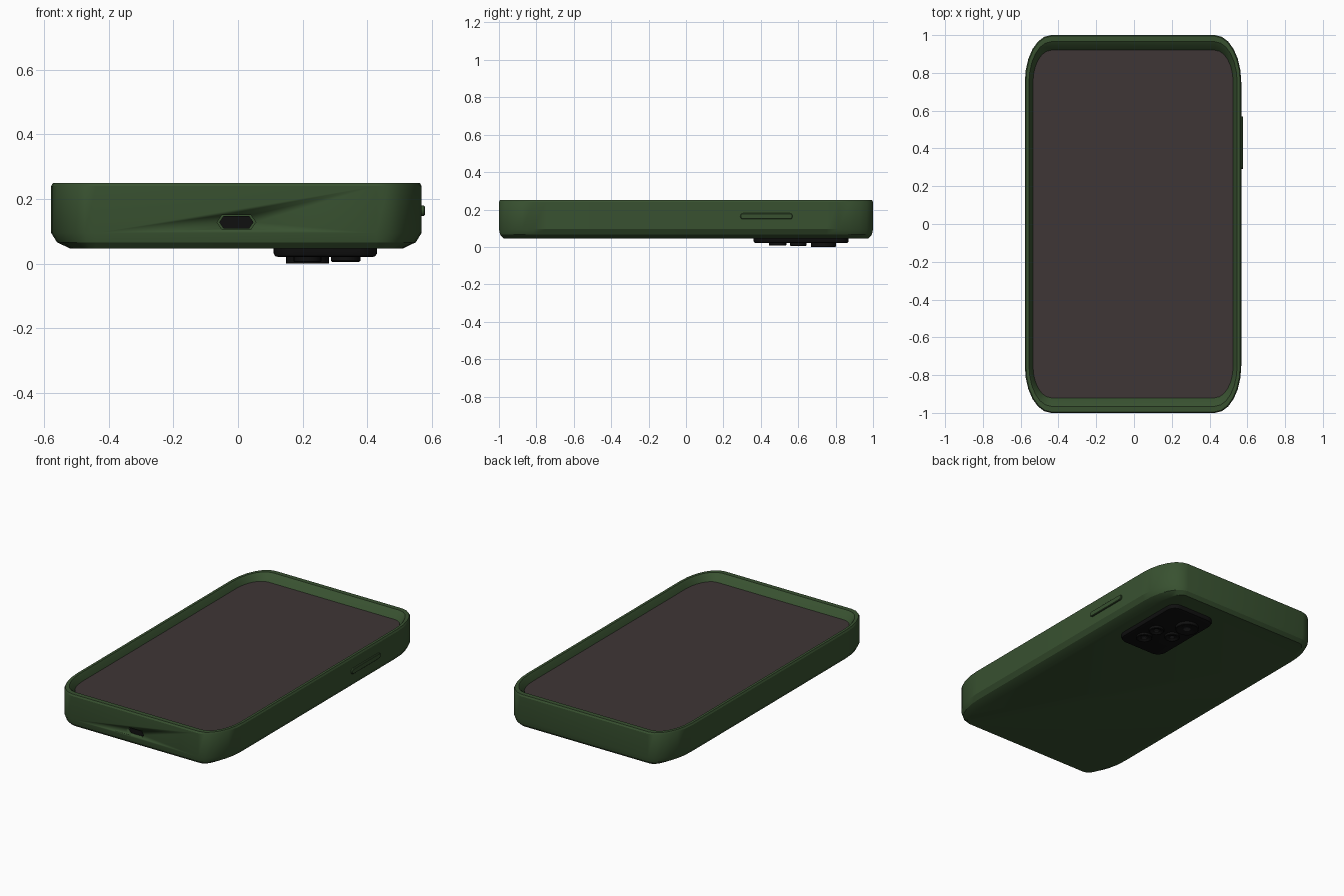
import bpy, bmesh, math

if "Cube" in bpy.data.objects:
    bpy.data.objects.remove(bpy.data.objects["Cube"])

CX = -0.005                      # case centre in x (the side button sticks out on +x)


def material(name, rgb):
    m = bpy.data.materials.new(name)
    m.diffuse_color = (*rgb, 1)
    m.use_nodes = True
    m.node_tree.nodes["Principled BSDF"].inputs["Base Color"].default_value = m.diffuse_color
    return m


GREEN = material("case green", (0.040, 0.083, 0.030))
SCREEN = material("screen grey", (0.049, 0.037, 0.037))
BLACK = material("camera black", (0.005, 0.005, 0.005))
GLASS = material("lens glass", (0.028, 0.028, 0.030))


def outline(hx, hy, rx, ry, seg=6):
    """Rounded rectangle with elliptical corners, counter-clockwise."""
    pts = []
    for q, (sx, sy) in enumerate([(1, 1), (-1, 1), (-1, -1), (1, -1)]):
        for i in range(seg + 1):
            a = math.pi / 2 * (q + i / seg)
            pts.append((sx * (hx - rx) + rx * math.cos(a),
                        sy * (hy - ry) + ry * math.sin(a)))
    return pts


def loft(name, rings, mat, loc=(0, 0, 0), angle=30):
    """Skin a list of (points2d, z) rings and cap both ends."""
    bm = bmesh.new()
    loops = [[bm.verts.new((x, y, z)) for x, y in pts] for pts, z in rings]
    n = len(loops[0])
    for a, b in zip(loops, loops[1:]):
        for i in range(n):
            j = (i + 1) % n
            bm.faces.new((a[i], a[j], b[j], b[i]))
    bm.faces.new(loops[0][::-1])
    bm.faces.new(loops[-1])
    bmesh.ops.recalc_face_normals(bm, faces=bm.faces)
    me = bpy.data.meshes.new(name)
    bm.to_mesh(me)
    bm.free()
    me.materials.append(mat)
    ob = bpy.data.objects.new(name, me)
    ob.location = loc
    bpy.context.collection.objects.link(ob)
    smooth(ob, angle)
    return ob


def smooth(ob, angle=30):
    bpy.ops.object.select_all(action='DESELECT')
    ob.select_set(True)
    bpy.context.view_layer.objects.active = ob
    bpy.ops.object.shade_smooth_by_angle(angle=math.radians(angle))


def case_ring(dx, dy):
    return outline(0.573 - dx, 1.0 - dy, 0.14 - dx, 0.25 - dy)


# Case shell: chamfered back, straight wall, rim and sloping inner lip
profile = [(0.060, 0.025, 0.046), (0.018, 0.006, 0.066), (0, 0, 0.095),
           (0, 0, 0.240), (0.006, 0.006, 0.250), (0.022, 0.035, 0.250),
           (0.030, 0.052, 0.238), (0.043, 0.080, 0.205)]
case = loft("case", [(case_ring(dx, dy), z) for dx, dy, z in profile], GREEN, (CX, 0, 0))

# Screen plate
loft("screen", [(case_ring(0.043, 0.080), z) for z in (0.204, 0.210)], SCREEN, (CX, 0, 0))

# Charging port: hexagonal cut-out with a dark socket inside
hexagon = [(0.060, 0), (0.045, 0.022), (-0.045, 0.022),
           (-0.060, 0), (-0.045, -0.022), (0.045, -0.022)]


def port_part(name, scale, y0, y1, mat):
    ob = loft(name, [([(x * scale, y * scale) for x, y in hexagon], z)
                     for z in (-y0, -y1)], mat, (CX, 0, 0.128))
    ob.rotation_euler.x = math.pi / 2
    return ob


cutter = port_part("port_cutter", 1, -1.05, -0.965, GREEN)
cutter.hide_render = True
mod = case.modifiers.new("port", 'BOOLEAN')
mod.operation = 'DIFFERENCE'
mod.solver = 'EXACT'
mod.object = cutter
smooth(case)
bpy.ops.object.modifier_apply(modifier="port")
bpy.data.objects.remove(cutter)
port_part("port_socket", 0.88, -0.980, -0.960, BLACK)

# Side button: rounded bar lying against the right wall
button = loft("side_button",
              [(outline(0.016, 0.14, 0.015, 0.015, 4), -0.01),
               (outline(0.016, 0.14, 0.015, 0.015, 4), 0.007),
               (outline(0.013, 0.137, 0.012, 0.012, 4), 0.010)],
              GREEN, (0.568, 0.43, 0.164))
button.rotation_euler.y = math.pi / 2

# Camera plate on the back
plate = [(0.016, 0.020), (0.005, 0.023), (0, 0.032), (0, 0.055)]
loft("camera_plate", [(outline(0.16 - d, 0.255 - d, 0.06 - d, 0.06 - d), z)
                      for d, z in plate], BLACK, (0.27, 0.615, 0))

# Lenses: (x, y, radius, lowest z)
lenses = [(0.215, 0.735, 0.067, 0.000), (0.215, 0.600, 0.043, 0.005),
          (0.333, 0.600, 0.043, 0.005), (0.333, 0.490, 0.046, 0.007)]
for i, (x, y, r, z) in enumerate(lenses, 1):
    def disc(k):
        return outline(r * k, r * k, r * k, r * k, 6)[::1]
    # a tiny flat keeps the corner points of the circle distinct
    disc_pts = lambda k: [(r * k * math.cos(t * math.tau / 24),
                           r * k * math.sin(t * math.tau / 24)) for t in range(24)]
    loft(f"lens_ring_{i}", [(disc_pts(0.55), z + 0.006), (disc_pts(0.75), z),
                            (disc_pts(0.96), z), (disc_pts(1), z + 0.002),
                            (disc_pts(1), 0.03)], BLACK, (x, y, 0))
    loft(f"lens_glass_{i}", [(disc_pts(0.3), z + 0.004), (disc_pts(0.3), z + 0.008)],
         GLASS, (x, y, 0))
